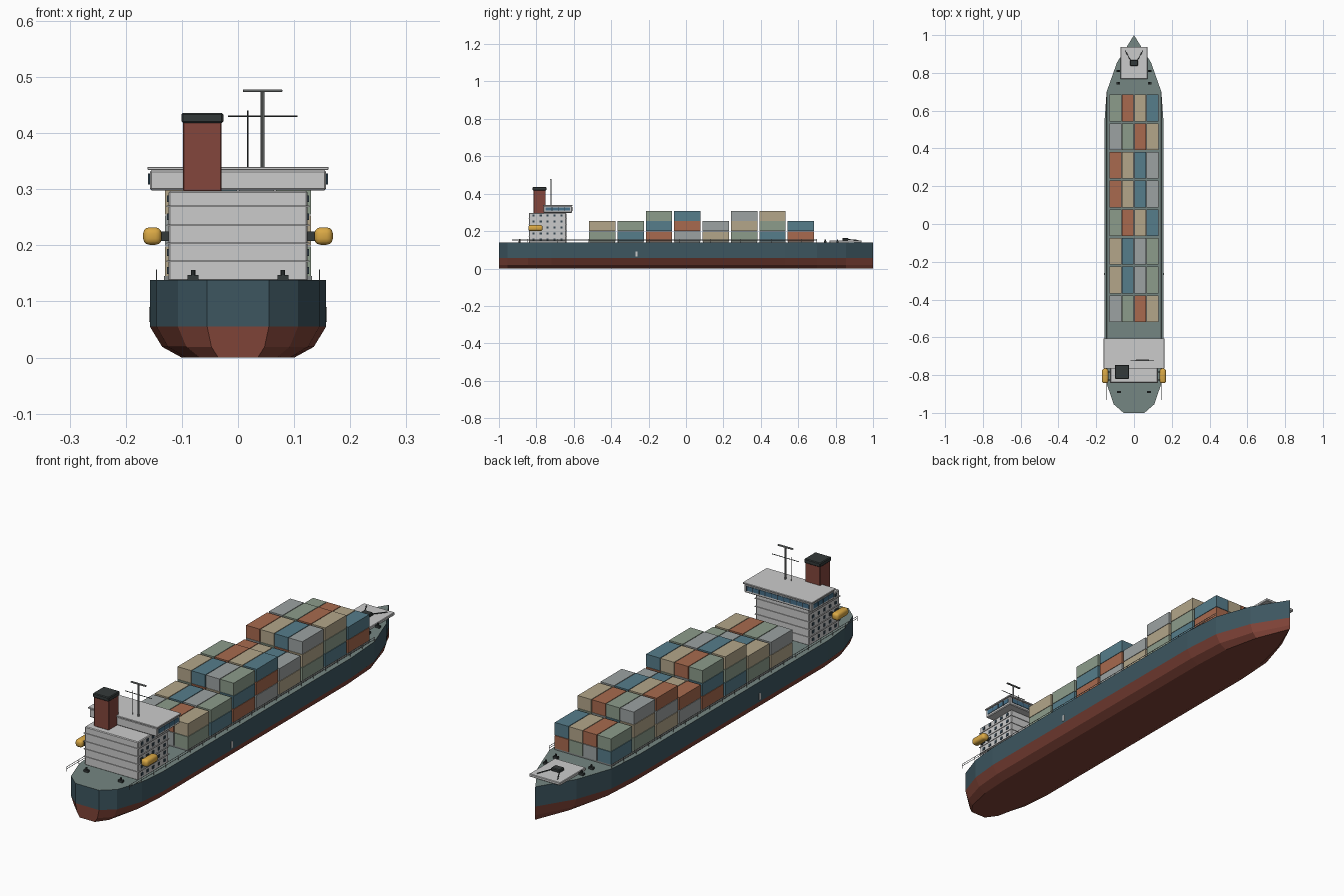
import bpy, bmesh
from mathutils import Matrix, Vector

if "Cube" in bpy.data.objects:
    bpy.data.objects.remove(bpy.data.objects["Cube"])


def mat(name, hexcol):
    def lin(c):
        return c / 12.92 if c <= 0.04045 else ((c + 0.055) / 1.055) ** 2.4
    m = bpy.data.materials.new(name)
    m.diffuse_color = [lin(int(hexcol[i:i + 2], 16) / 255) for i in (0, 2, 4)] + [1]
    m.use_nodes = True
    m.node_tree.nodes["Principled BSDF"].inputs["Base Color"].default_value = m.diffuse_color
    return m


NAVY, RED, DECK = mat("navy", "3d5660"), mat("bottom_red", "7f4337"), mat("deck", "758682")
WHITE, GLASS, DARK = mat("white", "cccecb"), mat("glass", "46708a"), mat("dark", "343a3a")
YELLOW, FUNNEL, STEEL = mat("yellow", "d9a845"), mat("funnel_red", "83463c"), mat("steel", "858988")
WINDOW = mat("window", "364753")
CARGO = [("orange", "a86a4e"), ("tan", "b3a68a"), ("blue", "567d8b"),
         ("grey", "9ca2a2"), ("green", "8c9c8b")]


def finish(name, bm, mats):
    me = bpy.data.meshes.new(name)
    bmesh.ops.recalc_face_normals(bm, faces=bm.faces[:])
    bm.to_mesh(me)
    bm.free()
    for m in mats:
        me.materials.append(m)
    ob = bpy.data.objects.new(name, me)
    bpy.context.collection.objects.link(ob)
    return ob


def boxes(name, items, m, bevel=0, segments=1):
    """One object from boxes given as (x0, x1, y0, y1, z0, z1)."""
    bm = bmesh.new()
    for x0, x1, y0, y1, z0, z1 in items:
        c = ((x0 + x1) / 2, (y0 + y1) / 2, (z0 + z1) / 2)
        bmesh.ops.create_cube(bm, size=1, matrix=Matrix.Translation(c)
                              @ Matrix.Diagonal((x1 - x0, y1 - y0, z1 - z0, 1)))
    ob = finish(name, bm, [m])
    if bevel:
        b = ob.modifiers.new("bevel", "BEVEL")
        b.width, b.segments = bevel, segments
    return ob


def both(items):
    """Mirror boxes across the centreline."""
    return items + [(-b[1], -b[0]) + tuple(b[2:]) for b in items]


def rods(name, segs, r, m):
    bm = bmesh.new()
    for a, b in segs:
        a, b = Vector(a), Vector(b)
        rot = (b - a).to_track_quat("Z", "Y").to_matrix().to_4x4()
        bmesh.ops.create_cone(bm, cap_ends=True, segments=8, radius1=r, radius2=r,
                              depth=(b - a).length, matrix=Matrix.Translation((a + b) / 2) @ rot)
    return finish(name, bm, [m])


# Hull: half outline mirrored, lofted through four levels
half = [(0.055, -1), (0.107, -0.955), (0.145, -0.845), (0.157, -0.72), (0.157, 0.53),
        (0.145, 0.70), (0.09, 0.855)]
outline = half + [(0, 1)] + [(-x, y) for x, y in reversed(half)]
bm = bmesh.new()
rings = [[bm.verts.new((x * s, y, z)) for x, y in outline]
         for z, s in ((0, 0.64), (0.019, 0.86), (0.055, 1), (0.138, 1))]
for k in range(3):
    for i in range(len(outline)):
        j = (i + 1) % len(outline)
        f = bm.faces.new((rings[k][i], rings[k][j], rings[k + 1][j], rings[k + 1][i]))
        f.material_index = 0 if k == 2 else 1
bm.faces.new(rings[0][::-1]).material_index = 1
bm.faces.new(rings[3]).material_index = 2
finish("hull", bm, [NAVY, RED, DECK])
boxes("pilot_door", both([(0.155, 0.159, -0.27, -0.259, 0.063, 0.09)]), WHITE)

# Containers: eight bays, four across, two or three high, colours cycling
stacks = {i: [] for i in range(5)}
hatches = []
for bay, tiers in enumerate((2, 2, 3, 3, 2, 3, 3, 2)):
    yc = -0.448 + 0.1517 * bay
    hatches.append((-0.132, 0.132, yc - 0.069, yc + 0.069, 0.136, 0.145))
    for t in range(tiers):
        for col in range(4):
            xc, z = -0.099 + 0.066 * col, 0.145 + 0.055 * t
            stacks[(3 * bay + 2 * t + col + 1) % 5].append(
                (xc - 0.0315, xc + 0.0315, yc - 0.0705, yc + 0.0705, z, z + 0.053))
for i, (name, col) in enumerate(CARGO):
    boxes("containers_" + name, stacks[i], mat("cargo_" + name, col))
boxes("hatch_covers", hatches, STEEL)

# Accommodation block with deck edges and side windows
boxes("deckhouse", [(-0.124, 0.124, -0.84, -0.64, 0.136, 0.297)], WHITE, 0.003)
boxes("deck_edges", [(-0.127, 0.127, -0.843, -0.637, z, z + 0.003)
                     for z in (0.17, 0.202, 0.234, 0.268)], WHITE)
boxes("cabin_windows", both([(0.123, 0.1265, y - 0.006, y + 0.006, z, z + 0.012)
      for z in (0.149, 0.181, 0.213, 0.245, 0.277)
      for y in (-0.815, -0.777, -0.74, -0.703, -0.665)]), WINDOW)

# Bridge with window band, mullions and roof
boxes("bridge", [(-0.157, 0.157, -0.762, -0.61, 0.298, 0.334)], WHITE, 0.003)
boxes("bridge_roof", [(-0.161, 0.161, -0.765, -0.606, 0.334, 0.340)], WHITE, 0.001)
boxes("bridge_windows", [(-0.145, 0.145, -0.62, -0.608, 0.309, 0.327)]
      + both([(0.15, 0.159, -0.75, -0.62, 0.309, 0.327)]), GLASS)
boxes("window_mullions", [(x - 0.0015, x + 0.0015, -0.615, -0.607, 0.308, 0.328)
      for x in [-0.145 + 0.029 * i for i in range(11)]]
      + both([(0.155, 0.16, y, y + 0.003, 0.308, 0.328) for y in (-0.718, -0.685, -0.652)]), WINDOW)

# Funnel
boxes("funnel", [(-0.098, -0.029, -0.816, -0.75, 0.296, 0.42)], FUNNEL, 0.002)
boxes("funnel_cap", [(-0.101, -0.026, -0.82, -0.746, 0.418, 0.436)], DARK, 0.003)

# Radar mast
rods("mast", [((0.044, -0.722, 0.338), (0.044, -0.722, 0.474))], 0.0035, STEEL)
rods("mast_yard_and_aerial", [((-0.018, -0.722, 0.43), (0.106, -0.722, 0.43)),
                              ((0.017, -0.722, 0.338), (0.017, -0.722, 0.44))], 0.0014, DARK)
boxes("radar_bar", [(0.009, 0.079, -0.726, -0.718, 0.473, 0.478)], STEEL, 0.001)

# Lifeboats and davits
boat = boxes("lifeboats", both([(0.136, 0.169, -0.843, -0.766, 0.201, 0.232)]), YELLOW, 0.011, 3)
for p in boat.data.polygons:
    p.use_smooth = True
boxes("davits", both([(0.122, 0.142, y, y + 0.006, 0.208, 0.225) for y in (-0.828, -0.787)]), DARK)

# Forecastle platform, windlass and anchor chains
boxes("forecastle", [(-0.072, 0.072, 0.767, 0.938, 0.138, 0.15)], WHITE, 0.002)
boxes("windlass", [(-0.021, 0.021, 0.836, 0.868, 0.149, 0.163)], DARK, 0.003)
chains = [((s * 0.016, 0.862, 0.156), (s * 0.048, 0.92, 0.151)) for s in (-1, 1)]
rods("anchor_chains", chains, 0.002, DARK)

# Bollards
spots = [(0.08, -0.89), (0.083, 0.81), (0.083, 0.745)]
boxes("bollard_bases", both([(x - 0.01, x + 0.01, y - 0.006, y + 0.006, 0.137, 0.147)
                             for x, y in spots]), DARK)
rods("bollard_posts", [((s * x, y, 0.145), (s * x, y, 0.156))
                       for x, y in spots for s in (-1, 1)], 0.004, DARK)

# Side railings
rail = []
for s in (-0.145, 0.145):
    rail += [((s, -0.93, z), (s, 0.70, z)) for z in (0.1475, 0.156)]
    rail += [((s, -0.93 + 0.0815 * i, 0.137), (s, -0.93 + 0.0815 * i, 0.156)) for i in range(21)]
rods("railings", rail, 0.001, STEEL)
